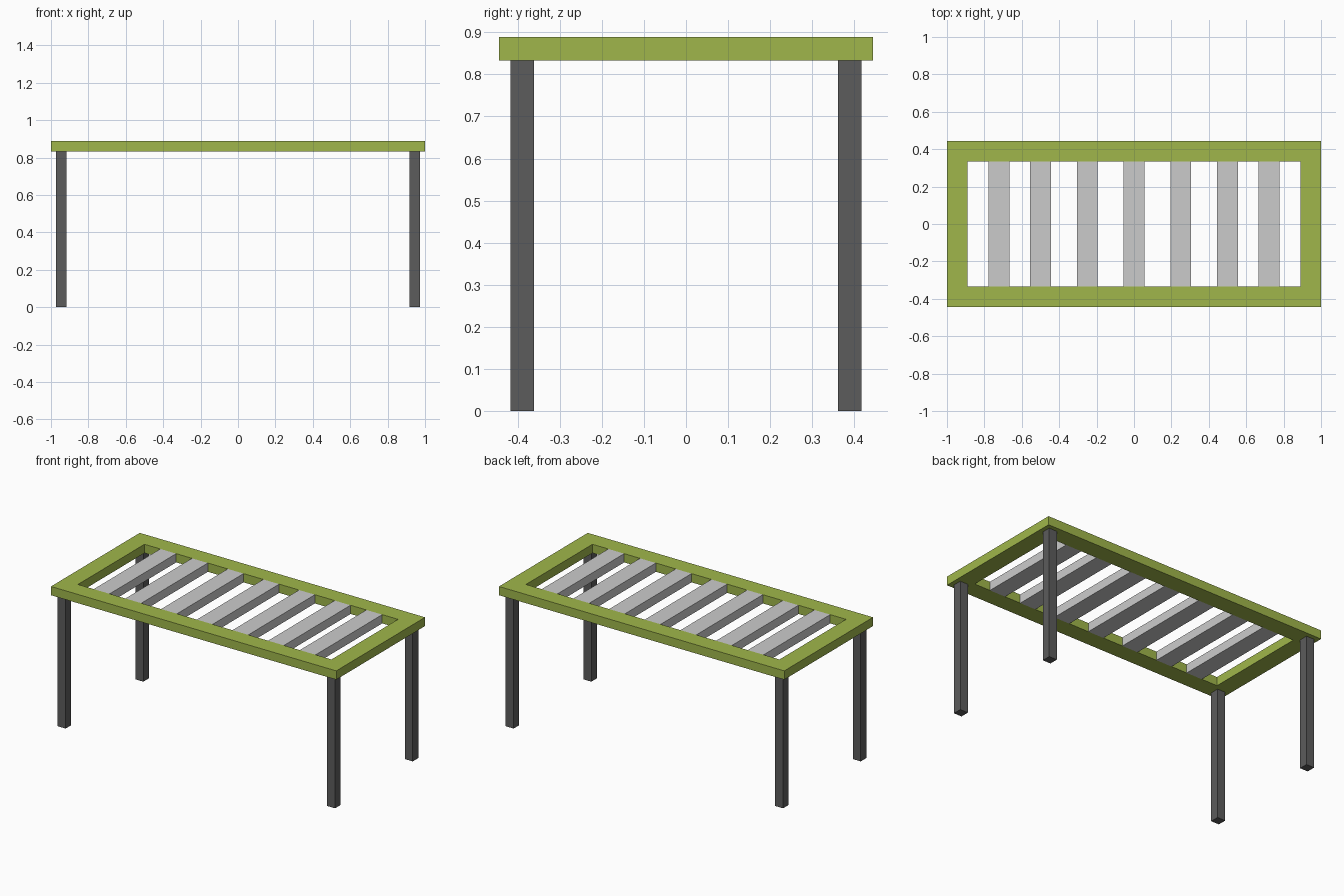
import bpy, bmesh

if "Cube" in bpy.data.objects:
    bpy.data.objects.remove(bpy.data.objects["Cube"])

U = 1 / 18            # base module: board thickness and leg width
TOP = 16 * U          # table top height
UNDER = 15 * U        # underside of the frame


def material(name, color):
    m = bpy.data.materials.new(name)
    m.diffuse_color = (*color, 1)
    m.use_nodes = True
    m.node_tree.nodes["Principled BSDF"].inputs["Base Color"].default_value = m.diffuse_color
    return m


def box(name, center, size, mat=None):
    bpy.ops.mesh.primitive_cube_add(size=1, location=center)
    ob = bpy.context.object
    ob.name = name
    ob.scale = size
    bpy.ops.object.transform_apply(location=False, rotation=False, scale=True)
    if mat:
        ob.data.materials.append(mat)
    return ob


def frame(name, outer, inner, z0, z1, mat):
    # one-piece rectangular ring: four mitred sides extruded upward
    bm = bmesh.new()
    corners = [(-1, -1), (1, -1), (1, 1), (-1, 1)]
    rings = [[bm.verts.new((sx * hx, sy * hy, z0)) for sx, sy in corners]
             for hx, hy in (outer, inner)]
    faces = []
    for i in range(4):
        j = (i + 1) % 4
        faces.append(bm.faces.new((rings[0][i], rings[0][j], rings[1][j], rings[1][i])))
    ext = bmesh.ops.extrude_face_region(bm, geom=faces, use_keep_orig=True)
    moved = [g for g in ext["geom"] if isinstance(g, bmesh.types.BMVert)]
    bmesh.ops.translate(bm, verts=moved, vec=(0, 0, z1 - z0))
    bmesh.ops.recalc_face_normals(bm, faces=bm.faces[:])
    me = bpy.data.meshes.new(name)
    bm.to_mesh(me)
    bm.free()
    me.materials.append(mat)
    ob = bpy.data.objects.new(name, me)
    bpy.context.collection.objects.link(ob)
    return ob


green = material("green_paint", (0.35, 0.47, 0.07))
dark = material("dark_grey", (0.107, 0.107, 0.107))

# Table top frame
frame("top_frame", (18 * U, 8 * U), (16 * U, 6 * U), UNDER, TOP, green)

# Cross slats filling the frame opening
for i, x in enumerate((-13 * U, -9 * U, -4.5 * U, 0, 4.5 * U, 9 * U, 13 * U)):
    box(f"slat_{i + 1}", (x, 0, (UNDER + TOP) / 2), (2 * U, 12 * U, U))

# Four legs
for side, sx in (("left", -1), ("right", 1)):
    for end, sy in (("front", -1), ("back", 1)):
        box(f"{end}_{side}_leg", (sx * 17 * U, sy * 7 * U, UNDER / 2), (U, U, UNDER), dark)
